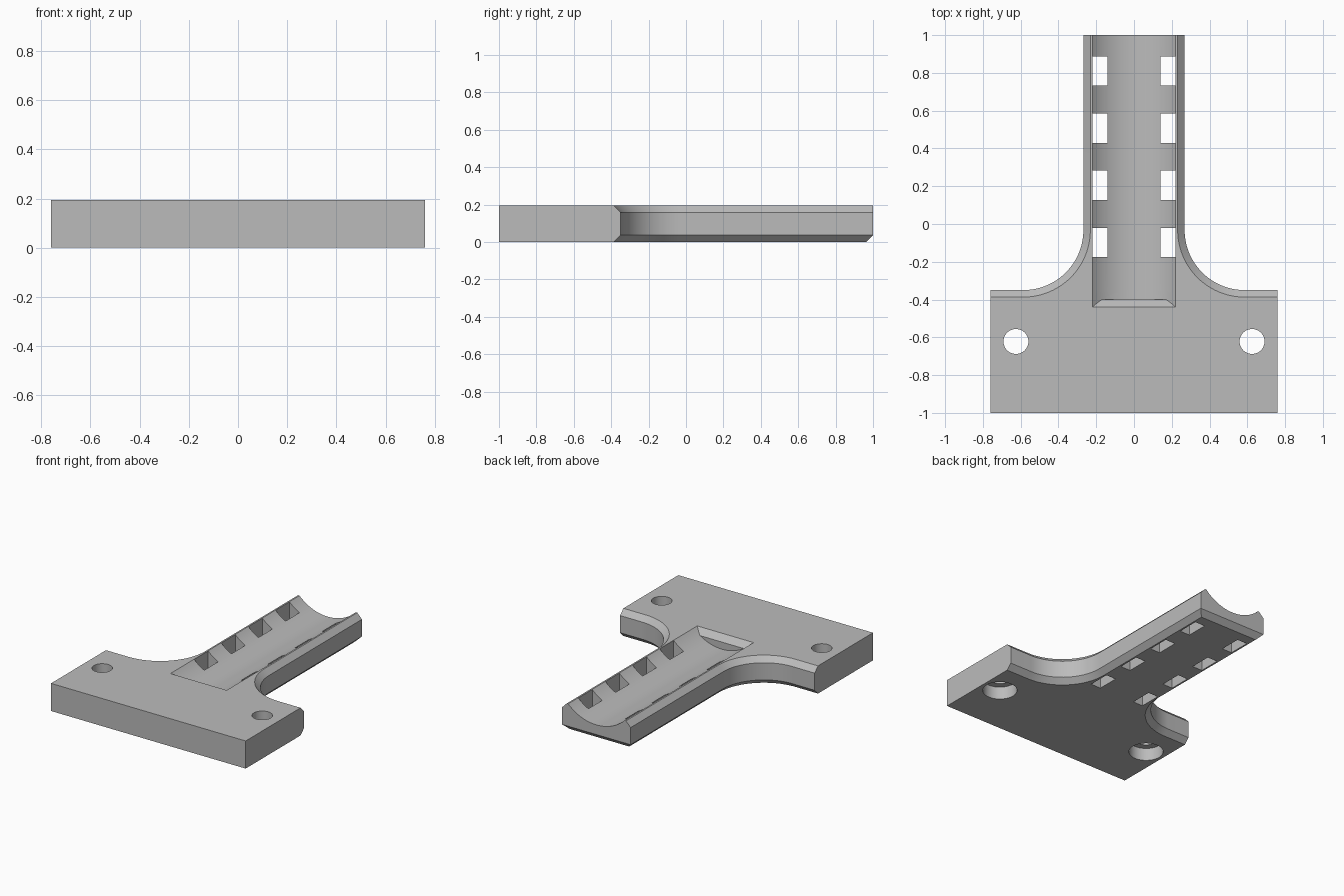
import bpy
import bmesh
from math import cos, sin, pi, radians
from mathutils import Matrix, Vector

cube = bpy.data.objects.get("Cube")
if cube:
    bpy.data.objects.remove(cube, do_unlink=True)

HEIGHT = 0.195
HALF_BASE, HALF_STEM = 0.76, 0.268
BACK = -0.35          # rear edge of the wide base
FILLET = 0.318
CHAMFER = 0.037

grey = bpy.data.materials.new("plain_grey")
grey.use_nodes = True
grey.diffuse_color = (0.5, 0.5, 0.5, 1)
grey.node_tree.nodes["Principled BSDF"].inputs["Base Color"].default_value = (0.5, 0.5, 0.5, 1)


def make_object(name, bm):
    bmesh.ops.recalc_face_normals(bm, faces=bm.faces)
    mesh = bpy.data.meshes.new(name)
    bm.to_mesh(mesh)
    bm.free()
    mesh.materials.append(grey)
    obj = bpy.data.objects.new(name, mesh)
    bpy.context.collection.objects.link(obj)
    return obj


def rod(radius, depth, matrix, segments=48):
    bm = bmesh.new()
    bmesh.ops.create_cone(bm, cap_ends=True, segments=segments, radius1=radius,
                          radius2=radius, depth=depth, matrix=matrix)
    return bm


def cut(target, name, bm):
    """Subtract the cutter from the target and discard it."""
    cutter = make_object(name, bm)
    cutter.hide_render = True
    mod = target.modifiers.new(name, "BOOLEAN")
    mod.operation = "DIFFERENCE"
    mod.solver = "EXACT"
    mod.object = cutter
    bpy.ops.object.modifier_apply(modifier=mod.name)
    bpy.data.objects.remove(cutter, do_unlink=True)


# T-shaped outline: right half with a concave fillet, then its mirror
right = [(HALF_BASE, -1), (HALF_BASE, BACK)]
for i in range(25):
    a = -pi / 2 - i / 24 * pi / 2
    right.append((HALF_STEM + FILLET + FILLET * cos(a), BACK + FILLET + FILLET * sin(a)))
right.append((HALF_STEM, 1))
outline = right + [(-x, y) for x, y in reversed(right)]

bm = bmesh.new()
base = bm.faces.new([bm.verts.new((x, y, 0)) for x, y in outline])
extruded = bmesh.ops.extrude_face_region(bm, geom=[base])["geom"]
bmesh.ops.translate(bm, vec=(0, 0, HEIGHT),
                    verts=[v for v in extruded if isinstance(v, bmesh.types.BMVert)])
bmesh.ops.recalc_face_normals(bm, faces=bm.faces)


# Chamfer the rear edges and stem sides; the stem end only underneath
def chamfered(edge):
    a, b = (v.co for v in edge.verts)
    if abs(a.z - b.z) > 0.01 or max(a.y, b.y) < BACK - 0.01:
        return False
    if min(a.y, b.y) < -0.9:
        return False
    return not (min(a.y, b.y) > 0.99 and a.z > 0.1)


bmesh.ops.bevel(bm, geom=[e for e in bm.edges if chamfered(e)], offset=CHAMFER,
                offset_type="OFFSET", segments=1, affect="EDGES", clamp_overlap=False)
plate = make_object("t_shaped_bracket", bm)
bpy.context.view_layer.objects.active = plate
plate.select_set(True)

# Shallow rounded channel along the stem
GROOVE_R, GROOVE_Z, GROOVE_END = 0.314, 0.419, -0.40
turn = Matrix.Rotation(radians(90), 4, "X")
cut(plate, "channel_cutter",
    rod(GROOVE_R, 2, Matrix.Translation((0, GROOVE_END + 1, GROOVE_Z)) @ turn, 96))

# Sloped lip at the closed end of the channel
lip = rod(GROOVE_R, 0.5, Matrix.Translation((0, GROOVE_END - 0.2, GROOVE_Z)) @ turn, 96)
sliced = bmesh.ops.bisect_plane(lip, geom=lip.verts[:] + lip.edges[:] + lip.faces[:],
                                plane_co=(0, GROOVE_END - 0.04, HEIGHT),
                                plane_no=Vector((0, 1, 1)).normalized(), clear_inner=True)
bmesh.ops.holes_fill(lip, edges=[e for e in lip.edges if e.is_boundary])
cut(plate, "lip_cutter", lip)

for side in (-1, 1):
    # Square slots along both edges of the channel
    for i in range(4):
        slot = bmesh.new()
        place = Matrix.Translation((side * 0.18, 0.81 - i * 0.3025, 0.1))
        bmesh.ops.create_cube(slot, size=1, matrix=place @ Matrix.Diagonal((0.078, 0.155, 0.6, 1)))
        cut(plate, "slot_cutter", slot)
    # Screw hole with a wider recess underneath
    spot = (side * 0.625, -0.622)
    cut(plate, "recess_cutter", rod(0.1125, 0.2, Matrix.Translation((*spot, -0.01))))
    cut(plate, "hole_cutter", rod(0.066, 0.6, Matrix.Translation((*spot, 0.1))))

bpy.ops.object.shade_smooth_by_angle(angle=radians(25))
